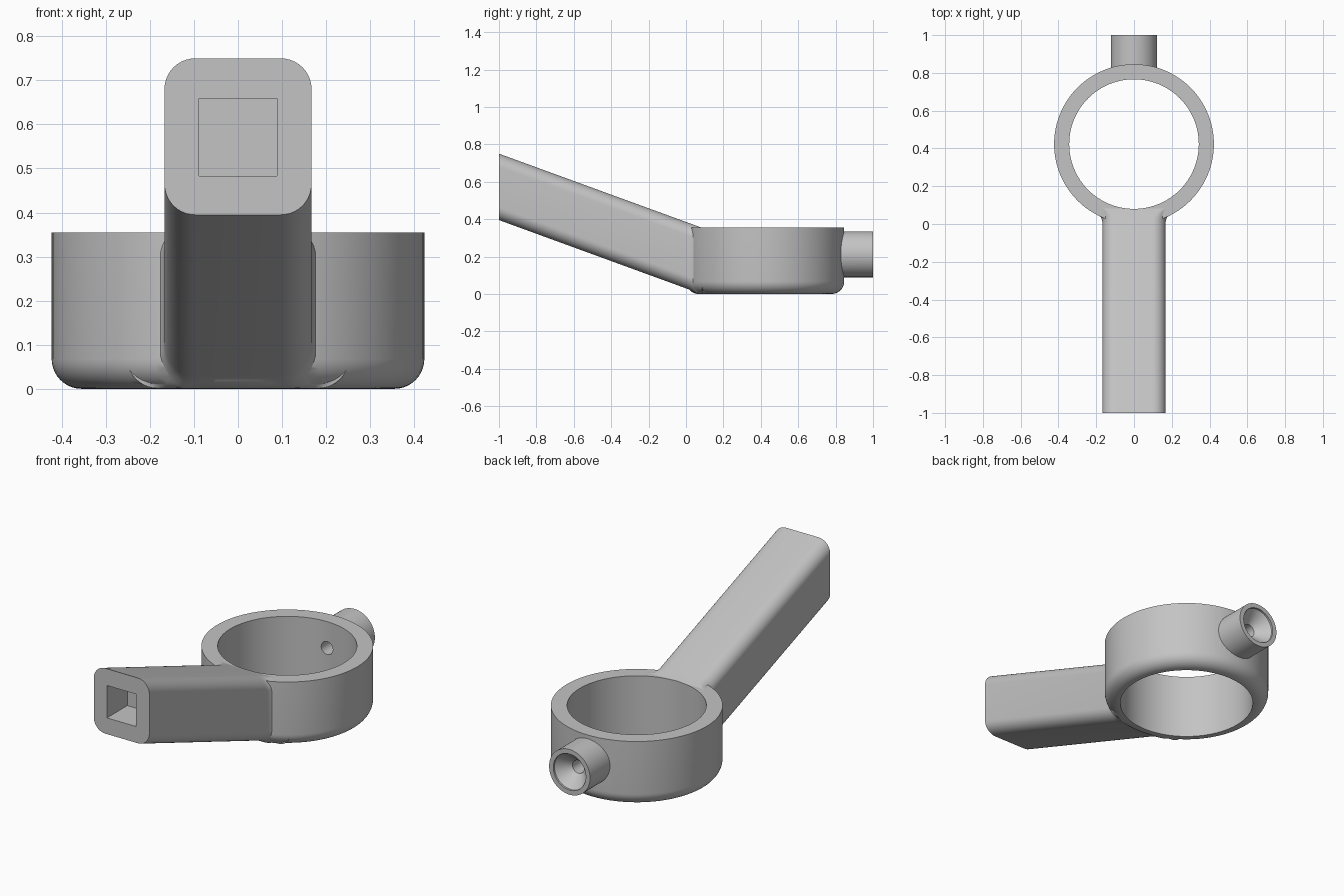
import bpy
import bmesh
from math import sin, cos, pi, radians, sqrt

if "Cube" in bpy.data.objects:
    bpy.data.objects.remove(bpy.data.objects["Cube"])

RING_Y, RING_R, BORE_R, HEIGHT = 0.423, 0.423, 0.343, 0.355
BOSS_Z, ARM_W, CORNER = 0.212, 0.167, 0.07
SLOPE = 0.365

grey = bpy.data.materials.new("plain grey")
grey.use_nodes = True
grey.diffuse_color = (0.55, 0.55, 0.55, 1)
grey.node_tree.nodes["Principled BSDF"].inputs["Base Color"].default_value = grey.diffuse_color


def loft(name, sections):
    """Solid skinned through closed loops that share a point count."""
    bm = bmesh.new()
    loops = [[bm.verts.new(p) for p in s] for s in sections]
    n = len(loops[0])
    for a, b in zip(loops, loops[1:]):
        for i in range(n):
            j = (i + 1) % n
            bm.faces.new((a[i], a[j], b[j], b[i]))
    bm.faces.new(loops[0])
    bm.faces.new(loops[-1])
    bmesh.ops.recalc_face_normals(bm, faces=bm.faces)
    mesh = bpy.data.meshes.new(name)
    bm.to_mesh(mesh)
    bm.free()
    mesh.materials.append(grey)
    obj = bpy.data.objects.new(name, mesh)
    bpy.context.collection.objects.link(obj)
    return obj


def turned(name, profile, axis, n=96):
    """Solid of revolution from (radius, position) pairs."""
    def point(r, t, k):
        u, v = r * cos(2 * pi * k / n), r * sin(2 * pi * k / n)
        return (u, RING_Y + v, t) if axis == "Z" else (u, t, BOSS_Z + v)
    return loft(name, [[point(r, t, k) for k in range(n)] for r, t in profile])


def arm_section(y, half):
    """Rounded rectangle across the arm, following its slope."""
    top = HEIGHT + SLOPE * (0.082 - y)
    flare = (half - ARM_W) * 0.35
    bottom = max(0.001, top - HEIGHT - flare)
    pts = []
    for q, (sx, z) in enumerate([(1, top - CORNER), (-1, top - CORNER),
                                 (-1, bottom + CORNER), (1, bottom + CORNER)]):
        for k in range(11):
            a = pi / 2 * (q + k / 10)
            pts.append((sx * (half - CORNER) + CORNER * cos(a), y, z + CORNER * sin(a)))
    return pts


def combine(target, other, operation):
    mod = target.modifiers.new(other.name, "BOOLEAN")
    mod.operation = operation
    mod.solver = "EXACT"
    mod.object = other
    bpy.context.view_layer.objects.active = target
    bpy.ops.object.modifier_apply(modifier=mod.name)
    bpy.data.objects.remove(other)


# Collar with a rounded lower rim
fillet = 0.068
rim = [(RING_R - fillet + fillet * sin(a), fillet - fillet * cos(a))
       for a in [pi / 2 * k / 10 for k in range(11)]]
bracket = turned("collar_bracket", rim + [(RING_R, HEIGHT)], "Z")

# Sloping arm, flaring in a concave arc where it meets the collar
r = 0.085
flare = [(r * sin(a), ARM_W + r - r * cos(a))
         for a in [pi / 2 * k / 10 for k in range(11)]]
stations = [(-1, ARM_W)] + flare + [(0.2, ARM_W + r)]
combine(bracket, loft("arm", [arm_section(y, w) for y, w in stations]), "UNION")

# Rear boss
combine(bracket, turned("boss", [(0.123, 0.7), (0.123, 1)], "Y", 64), "UNION")

# Bore, countersunk screw hole and square socket
combine(bracket, turned("bore", [(BORE_R, -0.2), (BORE_R, 1)], "Z"), "DIFFERENCE")
screw = [(0.035, 0.6), (0.035, 0.925), (0.098, 0.99), (0.098, 1.1)]
combine(bracket, turned("screw_hole", screw, "Y", 48), "DIFFERENCE")
s, mid = 0.088, 0.571
socket = [[(x * s, y, mid + z * s) for x, z in [(-1, -1), (1, -1), (1, 1), (-1, 1)]]
          for y in (-1.1, -0.825)]
combine(bracket, loft("socket", socket), "DIFFERENCE")

# Smooth rounded walls, crisp edges
bpy.ops.object.select_all(action="DESELECT")
bracket.select_set(True)
bpy.context.view_layer.objects.active = bracket
bpy.ops.object.shade_smooth_by_angle(angle=radians(28))
